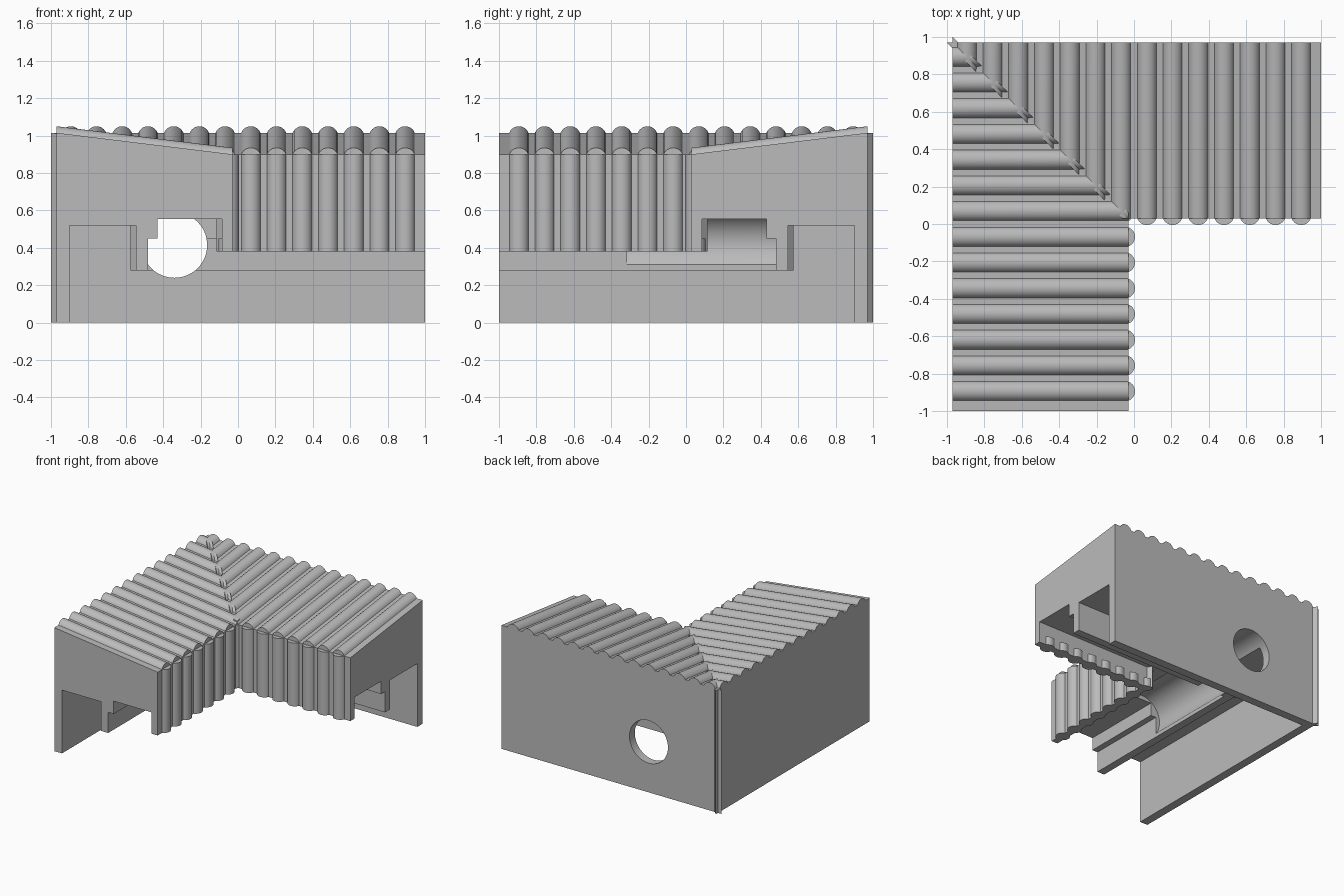
import bpy, bmesh, math
from mathutils import Vector, Matrix

cube = bpy.data.objects.get("Cube")
if cube:
    bpy.data.objects.remove(cube)

grey = bpy.data.materials.new("light_grey")
grey.use_nodes = True
grey.diffuse_color = (0.5, 0.5, 0.5, 1)
grey.node_tree.nodes["Principled BSDF"].inputs["Base Color"].default_value = (0.5, 0.5, 0.5, 1)

OUT, INN = -0.97, -0.03          # outer and inner wall planes of a wing
LOW, HIGH = 0.90, 1.015          # roof heights at the inner and outer wall
EAVE = 0.38                      # underside of the inner wall
PITCH, RADIUS, SINK = 0.1375, 0.055, 0.02
OVERLAP = 0.03                   # each wing runs slightly past the mitre
SWAP = Matrix(((0, -1, 0, 0), (-1, 0, 0, 0), (0, 0, 1, 0), (0, 0, 0, 1)))


def prism(bm, start, end):
    """Closed solid between two matching rings of points."""
    a = [bm.verts.new(p) for p in start]
    b = [bm.verts.new(p) for p in end]
    bm.faces.new(a)
    bm.faces.new(b[::-1])
    for i in range(len(a)):
        j = (i + 1) % len(a)
        bm.faces.new((a[j], a[i], b[i], b[j]))


def segment(chord, steps=16):
    """Circular segment above a chord: (sideways, height over the chord)."""
    t0 = math.asin(chord / RADIUS)
    pts = []
    for i in range(steps + 1):
        t = t0 + (math.pi - 2 * t0) * i / steps
        pts.append((RADIUS * math.cos(t), RADIUS * math.sin(t) - chord))
    return pts


def mitre(bm):
    geom = bm.verts[:] + bm.edges[:] + bm.faces[:]
    bmesh.ops.bisect_plane(bm, geom=geom, plane_co=Vector((0, OVERLAP, 0)),
                           plane_no=Vector((1, 1, 0)), clear_outer=True)
    edges = [e for e in bm.edges if e.is_boundary]
    if edges:
        bmesh.ops.holes_fill(bm, edges=edges, sides=0)


def finish(bm, name, matrix):
    bm.transform(matrix)
    bmesh.ops.recalc_face_normals(bm, faces=bm.faces[:])
    mesh = bpy.data.meshes.new(name)
    bm.to_mesh(mesh)
    bm.free()
    mesh.materials.append(grey)
    obj = bpy.data.objects.new(name, mesh)
    bpy.context.scene.collection.objects.link(obj)
    return obj


def smooth(obj):
    for p in obj.data.polygons:
        p.use_smooth = True
    obj.data.set_sharp_from_angle(angle=math.radians(30))


# Wing cross-section: outer wall, hanging rail, slot and inner wall
PROFILE = [(OUT, 0), (-0.90, 0), (-0.90, 0.52), (-0.545, 0.52), (-0.545, 0.28),
           (-0.48, 0.28), (-0.48, 0.45), (-0.43, 0.45), (-0.43, 0.555),
           (-0.085, 0.555), (-0.085, EAVE), (INN, EAVE), (INN, LOW), (OUT, HIGH)]


def wing_body(name, matrix):
    bm = bmesh.new()
    prism(bm, [(x, -1, z) for x, z in PROFILE],
          [(x, OVERLAP - x, z) for x, z in PROFILE])
    return finish(bm, name, matrix)


def roof_ribs(name, matrix):
    bm = bmesh.new()
    arc = segment(SINK)
    for k in range(-7, 7):
        c = PITCH * (k + 0.5)
        prism(bm, [(OUT, c + s, HIGH + h) for s, h in arc],
              [(INN, c + s, LOW + h) for s, h in arc])
    mitre(bm)
    return finish(bm, name, matrix)


def wall_ribs(name, matrix):
    bm = bmesh.new()
    outer, inner = segment(SINK), segment(0.035)
    for k in range(-7, 1):
        c = PITCH * (k + 0.5)
        prism(bm, [(INN + h, c + s, EAVE) for s, h in outer],
              [(INN + h, c + s, LOW) for s, h in outer])
        # short stubs on the inside of the wall, below the slot
        prism(bm, [(-0.085 - h, c + s, EAVE) for s, h in inner],
              [(-0.085 - h, c + s, 0.45) for s, h in inner])
    mitre(bm)
    return finish(bm, name, matrix)


# Round bore through the back wall and along the slot
bm = bmesh.new()
ring = [(-0.34 + 0.175 * math.cos(t), 0.415 + 0.175 * math.sin(t))
        for t in (math.tau * i / 64 for i in range(64))]
prism(bm, [(x, -0.315, z) for x, z in ring], [(x, 1.2, z) for x, z in ring])
bore = finish(bm, "bore_cutter", Matrix.Identity(4))
bore.hide_render = True

for side, matrix in (("front", Matrix.Identity(4)), ("side", SWAP)):
    body = wing_body(side + "_wing_body", matrix)
    cut = body.modifiers.new("bore", "BOOLEAN")
    cut.operation = "DIFFERENCE"
    cut.solver = "EXACT"
    cut.object = bore
    bpy.context.view_layer.objects.active = body
    bpy.ops.object.modifier_apply(modifier=cut.name)
    smooth(body)
    smooth(roof_ribs(side + "_wing_roof_ribs", matrix))
    smooth(wall_ribs(side + "_wing_wall_ribs", matrix))

bpy.data.objects.remove(bore)
